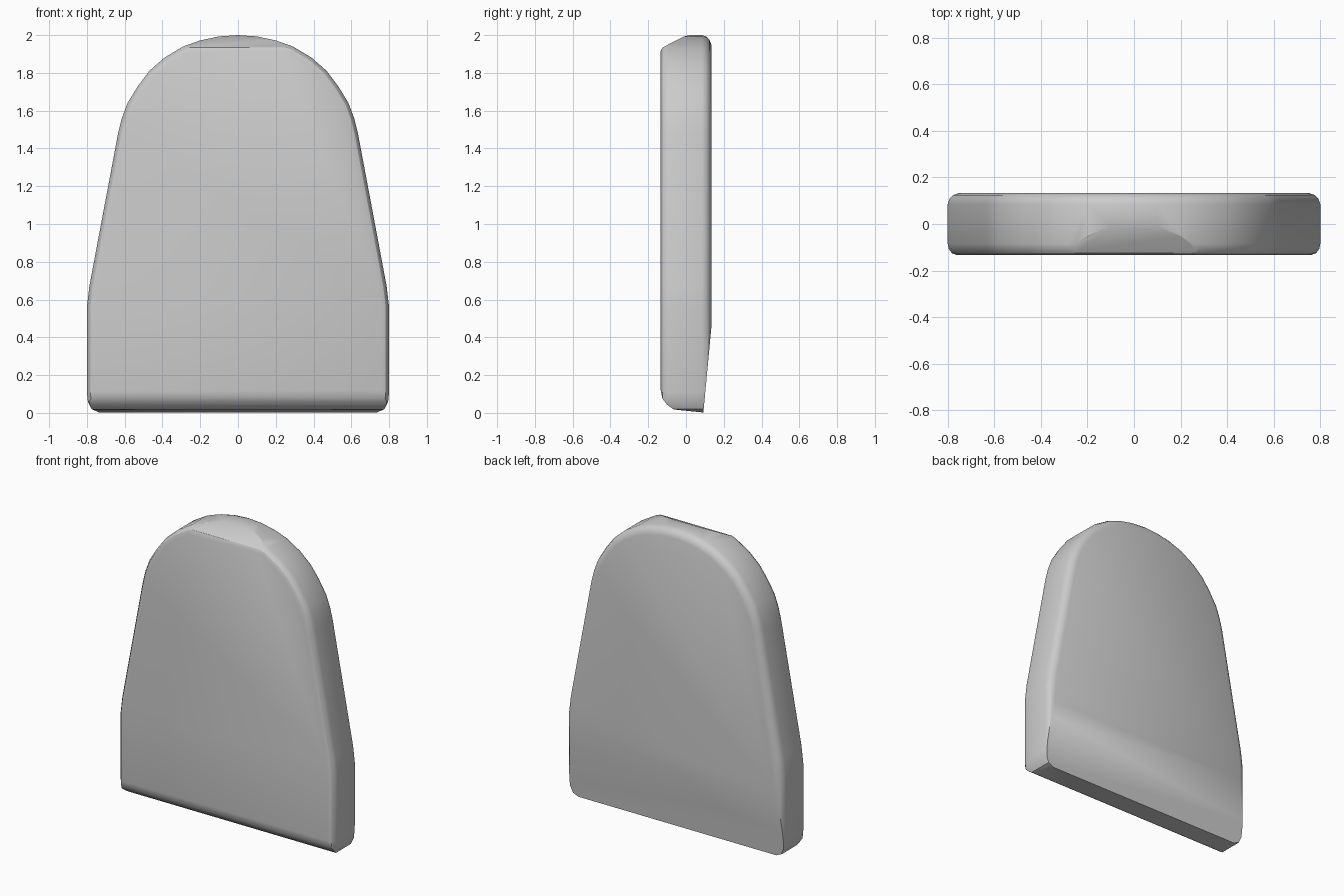
import bpy, bmesh
from mathutils import Vector

if "Cube" in bpy.data.objects:
    bpy.data.objects.remove(bpy.data.objects["Cube"])

# half outline of the slab (x, z), bottom to crown
half = [(0.73, 0.0), (0.775, 0.02), (0.795, 0.06), (0.80, 0.11), (0.80, 0.56),
        (0.787, 0.67), (0.635, 1.48), (0.615, 1.56), (0.585, 1.64), (0.53, 1.73),
        (0.47, 1.81), (0.39, 1.88), (0.29, 1.94), (0.20, 1.972), (0.10, 1.993), (0.0, 2.0)]
outline = [Vector(p) for p in half + [(-x, z) for x, z in half[-2::-1]]]

# rim rounding: depth y and how far the outline is drawn in
layers = [(-0.134, 0.042), (-0.125, 0.018), (-0.108, 0.005), (-0.085, 0.0),
          (0.085, 0.0), (0.108, 0.008), (0.124, 0.024), (0.134, 0.05)]


def inset(i, d):
    n = len(outline)
    t = outline[(i + 1) % n] - outline[i - 1]
    nrm = Vector((t.y, -t.x)).normalized()
    # the foot keeps its full height, its edges are cut afterwards
    return outline[i] - Vector((nrm.x, max(nrm.y, 0.0))) * d


bm = bmesh.new()
rings = [[bm.verts.new((p.x, y, p.y)) for p in (inset(i, d) for i in range(len(outline)))]
         for y, d in layers]
for a, b in zip(rings, rings[1:]):
    for i in range(len(a)):
        j = (i + 1) % len(a)
        bm.faces.new((a[i], a[j], b[j], b[i]))
bm.faces.new(rings[0])
bm.faces.new(rings[-1])
bmesh.ops.recalc_face_normals(bm, faces=bm.faces)


def plane_cuts(profile):
    """Trim along a (y, z) profile; the material removed lies to its right."""
    for (y0, z0), (y1, z1) in zip(profile, profile[1:]):
        res = bmesh.ops.bisect_plane(
            bm, geom=bm.verts[:] + bm.edges[:] + bm.faces[:], dist=1e-5,
            plane_co=(0, y0, z0), plane_no=(0, z1 - z0, y0 - y1), clear_outer=True)
        edges = [e for e in res["geom_cut"]
                 if isinstance(e, bmesh.types.BMEdge) and e.is_boundary]
        if edges:
            bmesh.ops.contextual_create(bm, geom=edges)


# rounded front foot, tilted base, and sloping lower back
plane_cuts([(-0.134, 0.12), (-0.125, 0.075), (-0.10, 0.043), (-0.065, 0.018),
            (0.092, 0.002), (0.134, 0.45)])
# slanted crown at the front
plane_cuts([(0.02, 2.0), (-0.01, 1.993), (-0.124, 1.935), (-0.134, 1.915)])

bmesh.ops.remove_doubles(bm, verts=bm.verts, dist=1e-4)
bmesh.ops.recalc_face_normals(bm, faces=bm.faces)

mesh = bpy.data.meshes.new("rounded_slab")
bm.to_mesh(mesh)
bm.free()
slab = bpy.data.objects.new("rounded_slab", mesh)
bpy.context.collection.objects.link(slab)
bpy.context.view_layer.objects.active = slab
slab.select_set(True)
bpy.ops.object.shade_smooth_by_angle(angle=0.5)
